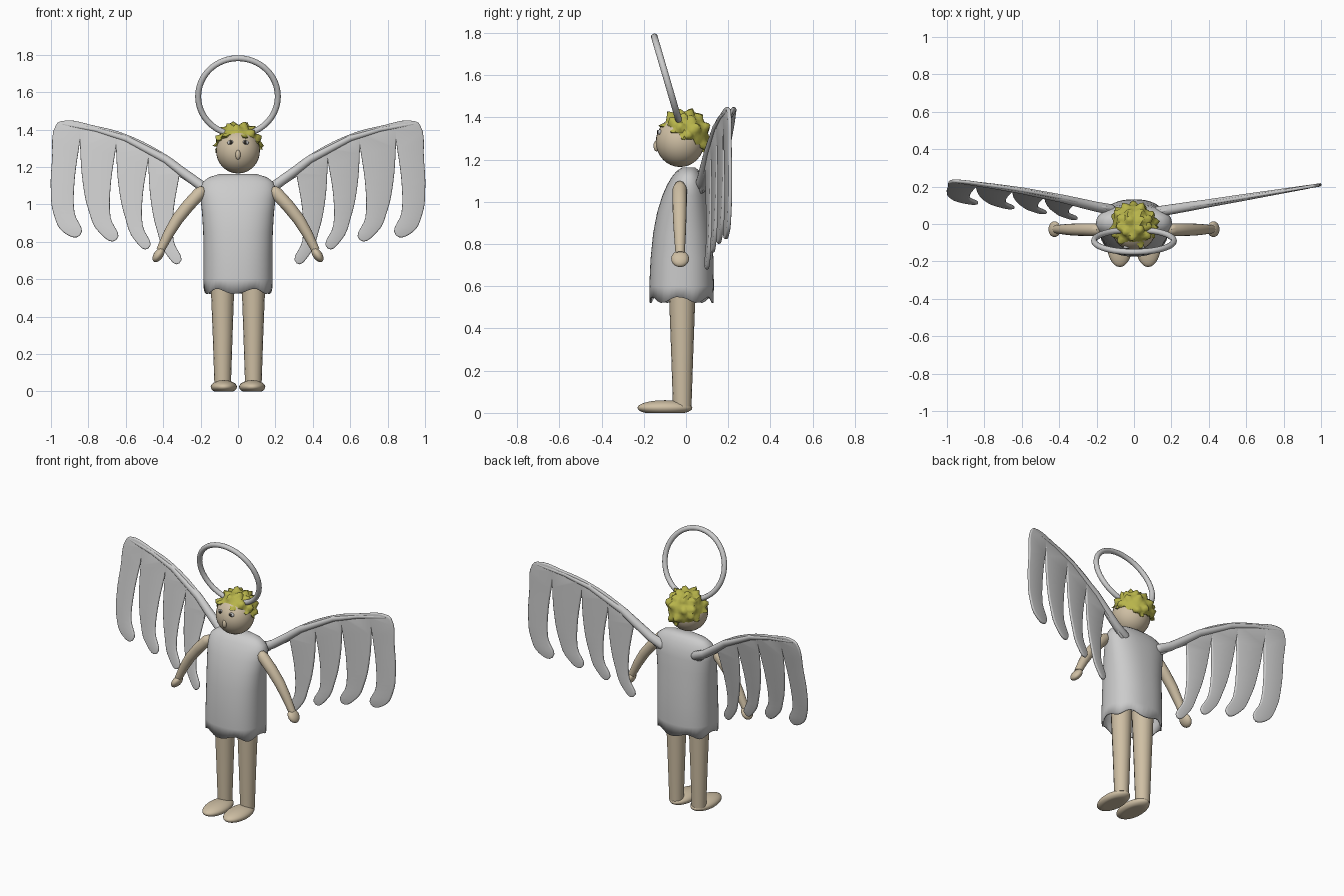
import bpy, bmesh, math, random
from mathutils import Vector, Matrix

if "Cube" in bpy.data.objects:
    bpy.data.objects.remove(bpy.data.objects["Cube"])

random.seed(4)


def material(name, rgb):
    m = bpy.data.materials.new(name)
    m.diffuse_color = (*rgb, 1)
    m.use_nodes = True
    m.node_tree.nodes["Principled BSDF"].inputs["Base Color"].default_value = m.diffuse_color
    return m


SKIN = material("skin", (0.62, 0.52, 0.37))
HAIR = material("hair", (0.48, 0.46, 0.07))
DARK = material("dark", (0.03, 0.025, 0.02))
WHITE = material("white", (0.8, 0.8, 0.78))


def add_mesh(name, bm, mat=None):
    bmesh.ops.recalc_face_normals(bm, faces=bm.faces)
    me = bpy.data.meshes.new(name)
    bm.to_mesh(me)
    bm.free()
    ob = bpy.data.objects.new(name, me)
    bpy.context.collection.objects.link(ob)
    if mat:
        me.materials.append(mat)
    return ob


def ellipsoid(name, loc, radii, mat=None, rot=Matrix(), seg=32):
    bm = bmesh.new()
    bmesh.ops.create_uvsphere(bm, u_segments=seg, v_segments=seg // 2, radius=1)
    bm.transform(Matrix.Translation(loc) @ rot.to_4x4() @ Matrix.Diagonal((*radii, 1)))
    return add_mesh(name, bm, mat)


def curve_bmesh(curve):
    """Evaluate a curve to a bmesh and discard the curve object."""
    ob = bpy.data.objects.new("tmp", curve)
    bpy.context.collection.objects.link(ob)
    deps = bpy.context.evaluated_depsgraph_get()
    me = bpy.data.meshes.new_from_object(ob.evaluated_get(deps))
    bm = bmesh.new()
    bm.from_mesh(me)
    bmesh.ops.remove_doubles(bm, verts=bm.verts, dist=1e-5)
    bpy.data.objects.remove(ob)
    bpy.data.meshes.remove(me)
    return bm


def tube(points):
    """Round tube through (x, y, z, radius) points."""
    cu = bpy.data.curves.new("tube", 'CURVE')
    cu.dimensions = '3D'
    cu.bevel_depth = 1
    cu.bevel_resolution = 6
    cu.use_fill_caps = True
    sp = cu.splines.new('POLY')
    sp.points.add(len(points) - 1)
    for p, (x, y, z, r) in zip(sp.points, points):
        p.co = (x, y, z, 1)
        p.radius = r
    return curve_bmesh(cu)


# Robe: stacked rounded sections, open wavy hem
rings = [(0.535, 0.183, -0.172, 0.13), (0.6, 0.185, -0.174, 0.132), (0.73, 0.184, -0.168, 0.13),
         (0.85, 0.186, -0.156, 0.122), (0.95, 0.192, -0.137, 0.114), (1.03, 0.2, -0.112, 0.106),
         (1.08, 0.203, -0.09, 0.097), (1.12, 0.188, -0.066, 0.08), (1.145, 0.155, -0.045, 0.064),
         (1.162, 0.1, -0.02, 0.045)]
N = 48
bm = bmesh.new()
prev = None
for k, (z, hx, yf, yb) in enumerate(rings):
    ring = []
    for i in range(N):
        a = 2 * math.pi * i / N
        c, s = math.cos(a), math.sin(a)
        x = hx * math.copysign(abs(c) ** 0.85, c)
        y = (yf + yb) / 2 + (yb - yf) / 2 * math.copysign(abs(s) ** 0.85, s)
        wave = 0.014 * math.cos(6 * a + 0.5) if k == 0 else 0
        ring.append(bm.verts.new((x, y, z + wave)))
    if prev:
        for i in range(N):
            bm.faces.new((prev[i], prev[(i + 1) % N], ring[(i + 1) % N], ring[i]))
    prev = ring
bm.faces.new(prev)
robe = add_mesh("robe", bm)
sol = robe.modifiers.new("cloth", 'SOLIDIFY')
sol.thickness = 0.008

# Legs, feet, arms and hands
for side, s in (("left", -1), ("right", 1)):
    add_mesh(side + "_leg", tube([(s * 0.082, -0.018, 0.03, 0.044), (s * 0.082, -0.018, 0.3, 0.053),
                                  (s * 0.083, -0.018, 0.65, 0.066)]), SKIN)
    foot = ellipsoid(side + "_foot", (s * 0.076, -0.1, 0.024), (0.07, 0.13, 0.036), SKIN)
    for v in foot.data.vertices:
        v.co.z = max(v.co.z, 0)
    add_mesh(side + "_arm", tube([(s * 0.178, -0.03, 1.085, 0.006), (s * 0.186, -0.03, 1.08, 0.024),
                                  (s * 0.205, -0.03, 1.06, 0.034), (s * 0.265, -0.03, 0.995, 0.034),
                                  (s * 0.325, -0.03, 0.92, 0.032), (s * 0.37, -0.029, 0.845, 0.028),
                                  (s * 0.415, -0.028, 0.755, 0.022)]), SKIN)
    ellipsoid(side + "_hand", (s * 0.425, -0.028, 0.73), (0.025, 0.042, 0.044), SKIN,
              Matrix.Rotation(-s * 0.6, 3, 'Y'))

# Head and face
ellipsoid("head", (0, -0.028, 1.285), (0.117, 0.115, 0.12), SKIN)
ellipsoid("nose", (0, -0.14, 1.265), (0.014, 0.014, 0.026), SKIN, seg=16)
for side, s in (("left", -1), ("right", 1)):
    ellipsoid(side + "_eye", (s * 0.04, -0.124, 1.33), (0.018, 0.01, 0.013), WHITE, seg=16)
    ellipsoid(side + "_pupil", (s * 0.038, -0.132, 1.331), (0.009, 0.006, 0.01), DARK, seg=16)

# Hair: spiky cap, tucked into the head below a slanted hairline
spikes = []
while len(spikes) < 42:
    d = Vector([random.gauss(0, 1) for _ in range(3)]).normalized()
    if all(d.angle(q) > 0.36 for q in spikes) or random.random() < 0.02:
        spikes.append(d)
bm = bmesh.new()
bmesh.ops.create_icosphere(bm, subdivisions=4, radius=1)
hc = Vector((0, -0.008, 1.312))
for v in bm.verts:
    d = v.co.normalized()
    peak = max(0, 1 - min(d.angle(q) for q in spikes) / 0.27)
    r = 0.112 + 0.036 * peak ** 1.2
    p = hc + d * r
    edge = 1.372 - 0.6 * (p.y + 0.12) - 0.035 * peak
    if p.z < edge:
        p = hc + d * 0.07
    v.co = p
add_mesh("hair", bm, HAIR)

# Halo
bpy.ops.mesh.primitive_torus_add(major_segments=64, minor_segments=14, major_radius=0.213,
                                 minor_radius=0.016, location=(0, -0.09, 1.577),
                                 rotation=(math.radians(106.3), 0, 0))
bpy.context.object.name = "halo"

# Wing outline: (u, v) with four feathers split by slots
feathers = [(0.845, 1.345, 0.835), (0.652, 1.315, 0.81), (0.48, 1.24, 0.765), (0.315, 1.15, 0.685)]
outline = [(0.12, 1.04), (0.12, 1.085), (0.2, 1.13), (0.385, 1.265), (0.6, 1.374), (0.76, 1.418),
           (0.945, 1.444), (0.972, 1.425), (0.993, 1.24), (1.0, 1.08), (0.985, 0.95), (0.93, 0.85)]
sharp = set()
for i, (x, za, zt) in enumerate(feathers):
    outline += [(x, zt), (x + 0.03, zt + 0.12), (x + 0.032, zt + 0.26)]
    sharp.add(len(outline))
    outline.append((x, za))
    if i < 3:
        outline += [(x - 0.015, za - 0.22), (x - 0.048, za - 0.38), (x - 0.1, feathers[i + 1][2] + 0.045)]
outline.append((0.22, 1.09))


def wing_bmesh():
    cu = bpy.data.curves.new("wing", 'CURVE')
    cu.dimensions = '2D'
    cu.fill_mode = 'BOTH'
    cu.extrude = 0.002
    cu.bevel_depth = 0.007
    cu.bevel_resolution = 2
    cu.offset = -0.006
    cu.resolution_u = 5
    sp = cu.splines.new('BEZIER')
    sp.bezier_points.add(len(outline) - 1)
    sp.use_cyclic_u = True
    for i, (p, (u, v)) in enumerate(zip(sp.bezier_points, outline)):
        p.co = (u, v, 0)
        p.handle_left_type = p.handle_right_type = 'VECTOR' if i in sharp else 'AUTO'
    return curve_bmesh(cu)


# Wings: y = a + b*u + k*v, the left one leaning forward at its lower edge
for side, s, a, b, k in (("left", -1, -0.127, 0.103, 0.18), ("right", 1, 0.045, 0.165, 0.0)):
    m = Matrix(((s, 0, 0, 0), (b, k, 1, a), (0, 1, 0, 0), (0, 0, 0, 1)))
    bm = wing_bmesh()
    bm.transform(m)
    add_mesh(side + "_wing", bm)
    # Thick leading edge tapering outwards from the root
    bm = tube([(0.1, 1.05, 0, 0.008), (0.107, 1.054, 0, 0.022), (0.125, 1.065, 0, 0.029),
               (0.2, 1.102, 0, 0.027), (0.3, 1.175, 0, 0.025), (0.385, 1.24, 0, 0.022),
               (0.6, 1.353, 0, 0.018), (0.76, 1.4, 0, 0.014), (0.94, 1.431, 0, 0.01)])
    bm.transform(m)
    add_mesh(side + "_wing_edge", bm)

# Smooth shading
for ob in bpy.data.objects:
    ob.select_set(ob.type == 'MESH')
bpy.context.view_layer.objects.active = robe
bpy.ops.object.shade_smooth_by_angle(angle=math.radians(50))
